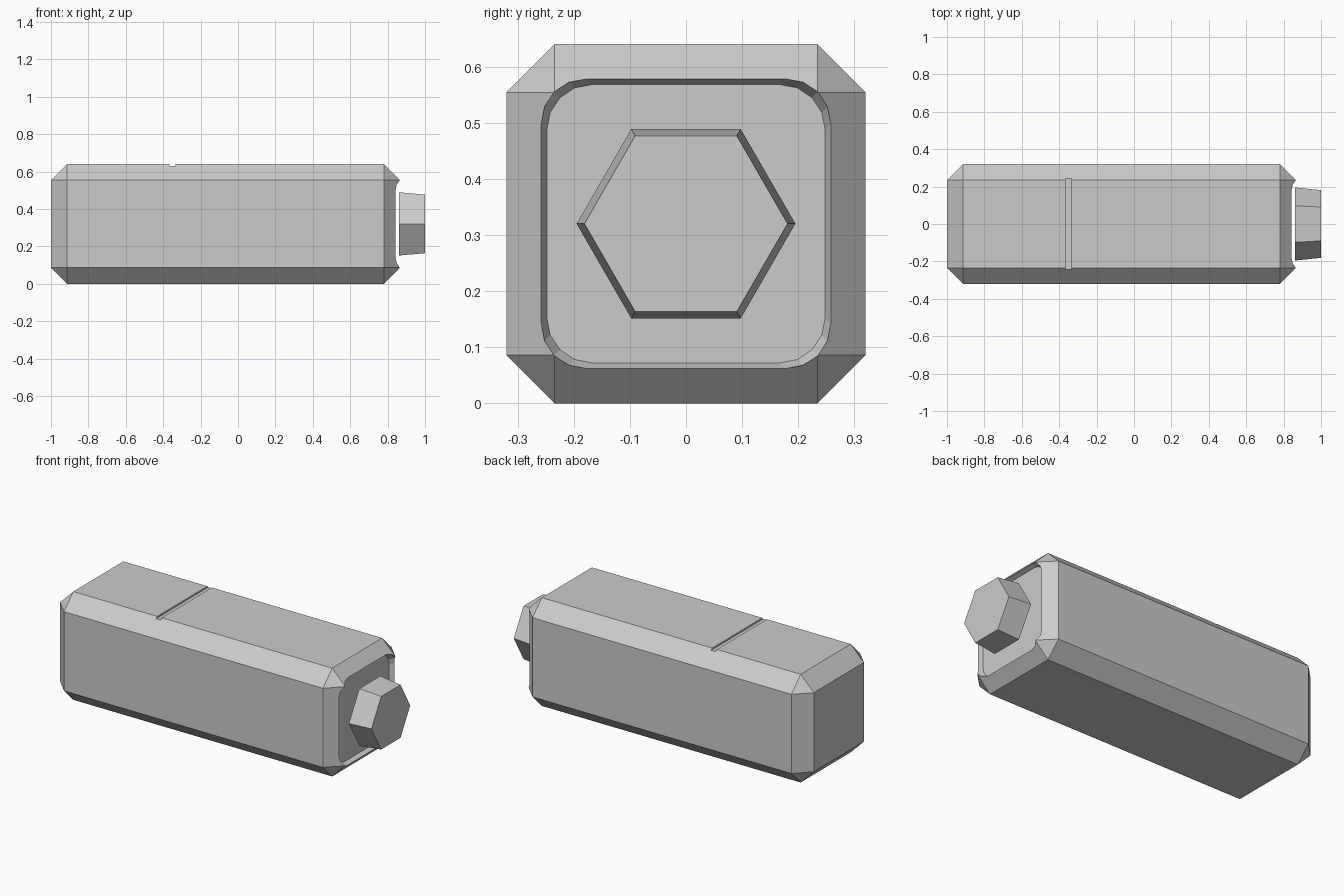
import bpy
import bmesh
from math import cos, sin, pi
from mathutils import Matrix, Vector

default = bpy.data.objects.get("Cube")
if default:
    bpy.data.objects.remove(default, do_unlink=True)

HALF = 0.32          # half the body's height and width
CHAMFER = 0.086
BODY_END = 0.866     # chamfered end before the recess is cut

grey = bpy.data.materials.new("light grey")
grey.use_nodes = True
colour = (0.6, 0.6, 0.59, 1)
grey.diffuse_color = colour
grey.node_tree.nodes["Principled BSDF"].inputs["Base Color"].default_value = colour


def add_object(name, bm):
    bmesh.ops.recalc_face_normals(bm, faces=bm.faces)
    mesh = bpy.data.meshes.new(name)
    bm.to_mesh(mesh)
    bm.free()
    mesh.materials.append(grey)
    obj = bpy.data.objects.new(name, mesh)
    bpy.context.collection.objects.link(obj)
    return obj


def box(low, high):
    bm = bmesh.new()
    low, high = Vector(low), Vector(high)
    size = Matrix.Diagonal((*(high - low), 1))
    bmesh.ops.create_cube(bm, size=1, matrix=Matrix.Translation((low + high) / 2) @ size)
    return bm


def rounded_square(half, radius, steps=4):
    points = []
    for quarter in range(4):
        middle = pi / 4 + quarter * pi / 2
        cy = (half - radius) * (1 if cos(middle) > 0 else -1)
        cz = (half - radius) * (1 if sin(middle) > 0 else -1)
        for i in range(steps + 1):
            a = quarter * pi / 2 + i * pi / 2 / steps
            points.append((cy + radius * cos(a), HALF + cz + radius * sin(a)))
    return points


def cut(obj, cutter):
    cutter.hide_render = True
    mod = obj.modifiers.new("cut", "BOOLEAN")
    mod.operation = "DIFFERENCE"
    mod.solver = "EXACT"
    mod.object = cutter
    bpy.context.view_layer.objects.active = obj
    bpy.ops.object.modifier_apply(modifier=mod.name)
    bpy.data.objects.remove(cutter, do_unlink=True)


# Chamfered body
bm = box((-1, -HALF, 0), (BODY_END, HALF, 2 * HALF))
bmesh.ops.bevel(bm, geom=bm.edges[:], offset=CHAMFER, segments=1,
                profile=0.5, affect="EDGES")
body = add_object("body", bm)

# Tapered, rounded recess in the end
bm = bmesh.new()
rings = []
for x, half in ((0.815, 0.248), (0.842, 0.258), (0.9, 0.259)):
    rings.append([bm.verts.new((x, y, z)) for y, z in rounded_square(half, 0.08)])
for a, b in zip(rings, rings[1:]):
    for i in range(len(a)):
        j = (i + 1) % len(a)
        bm.faces.new((a[i], a[j], b[j], b[i]))
bm.faces.new(rings[0])
bm.faces.new(rings[-1])
cut(body, add_object("recess_cutter", bm))

# Shallow groove across the top
cut(body, add_object("groove_cutter", box((-0.365, -0.4, 0.63), (-0.335, 0.4, 0.7))))

# Tapered hexagonal knob, standing just clear of the recess
bm = bmesh.new()
bmesh.ops.create_cone(bm, cap_ends=True, segments=6, radius1=0.195, radius2=0.181,
                      depth=0.138,
                      matrix=Matrix.Translation((0.931, 0, HALF)) @ Matrix.Rotation(pi / 2, 4, "Y"))
knob = add_object("hex_knob", bm)

# Turn the knob if needed so that its corners point to the sides
if max(v.co.z for v in knob.data.vertices) > HALF + 0.18:
    centre = Matrix.Translation((0, 0, HALF))
    knob.data.transform(centre @ Matrix.Rotation(pi / 6, 4, "X") @ centre.inverted())
